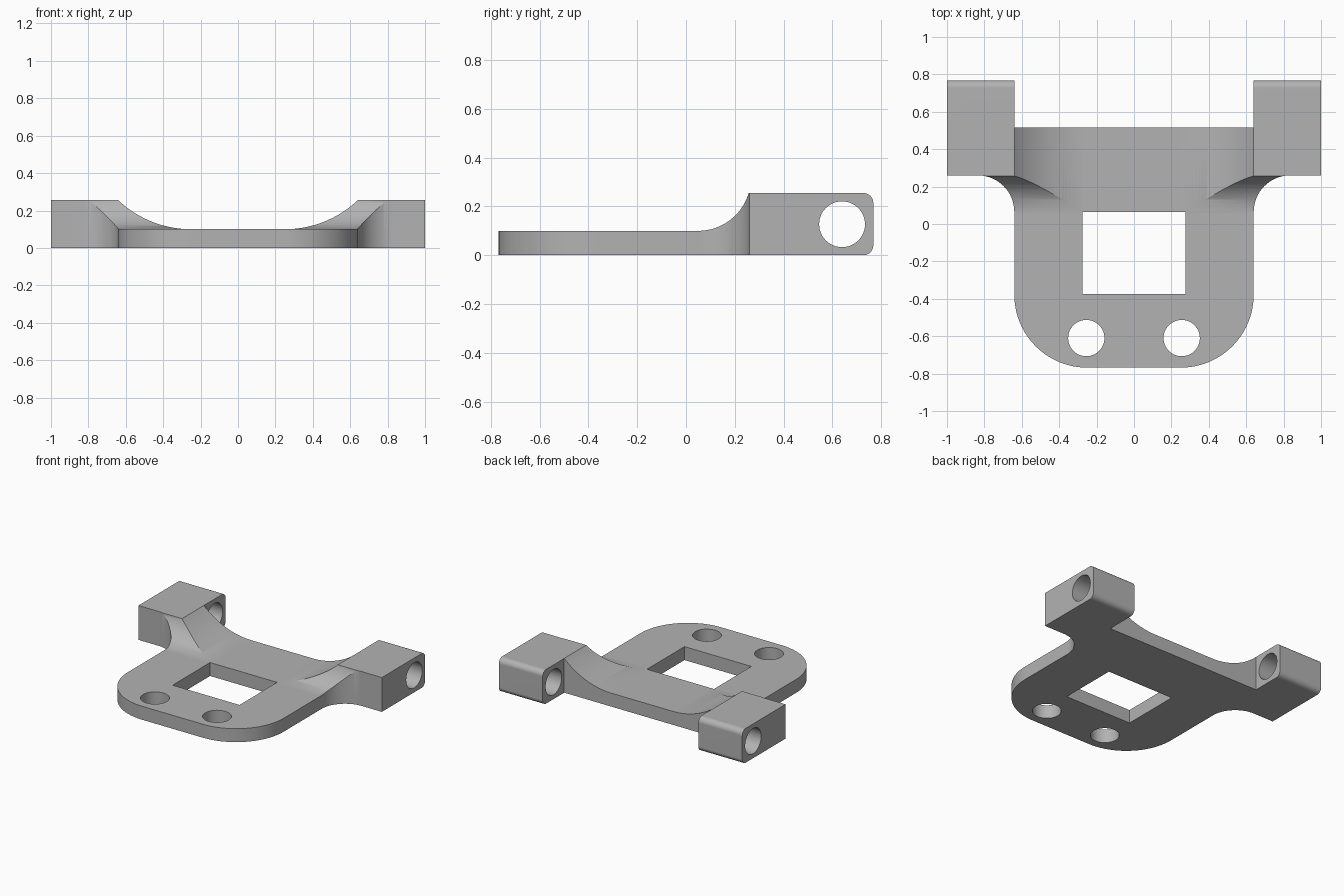
import bpy, bmesh
from math import sin, cos, pi, asin, radians
from mathutils import Vector

cube = bpy.data.objects.get("Cube")
if cube:
    bpy.data.objects.remove(cube)

grey = bpy.data.materials.new("plain grey")
grey.use_nodes = True
grey.diffuse_color = (0.45, 0.45, 0.45, 1)
grey.node_tree.nodes["Principled BSDF"].inputs["Base Color"].default_value = (0.45, 0.45, 0.45, 1)

PLATE_W, PLATE_T, EAR_H = 0.64, 0.1, 0.255
BACK, EAR_FRONT = 0.768, 0.26


def arc(cx, cy, r, a0, a1, n=16):
    """Points on an arc, angles in radians."""
    return [(cx + r * cos(a0 + (a1 - a0) * i / n), cy + r * sin(a0 + (a1 - a0) * i / n))
            for i in range(n + 1)]


def ramp(start, end):
    """Concave arc rising from the plate top to the ear top."""
    run, rise = end - start, EAR_H - PLATE_T
    r = (run * run + rise * rise) / (2 * rise)
    return arc(start, PLATE_T + r, r, -pi / 2, -pi / 2 + asin(run / r), 24)


def mirrored(pts):
    """Close a half outline (x >= 0) with its mirror image."""
    return pts + [(-x, y) for x, y in reversed(pts)]


def extrude(name, pts, axis, lo, hi):
    """Prism from a 2D outline, swept along the given axis."""
    place = {"x": lambda a, b, d: (d, a, b),
             "y": lambda a, b, d: (a, d, b),
             "z": lambda a, b, d: (a, b, d)}[axis]
    bm = bmesh.new()
    face = bm.faces.new([bm.verts.new(place(a, b, lo)) for a, b in pts])
    ext = bmesh.ops.extrude_face_region(bm, geom=[face])
    verts = [v for v in ext["geom"] if isinstance(v, bmesh.types.BMVert)]
    bmesh.ops.translate(bm, verts=verts, vec=Vector(place(0, 0, hi - lo)))
    bmesh.ops.recalc_face_normals(bm, faces=bm.faces)
    mesh = bpy.data.meshes.new(name)
    bm.to_mesh(mesh)
    bm.free()
    mesh.materials.append(grey)
    obj = bpy.data.objects.new(name, mesh)
    bpy.context.collection.objects.link(obj)
    return obj


def combine(obj, tool, operation):
    """Apply a boolean and discard the tool."""
    mod = obj.modifiers.new("cut", "BOOLEAN")
    mod.operation, mod.solver, mod.object = operation, "EXACT", tool
    bpy.context.view_layer.objects.active = obj
    bpy.ops.object.modifier_apply(modifier=mod.name)
    bpy.data.objects.remove(tool)


# Plan outline: rounded front, concave corners, two ears at the back
plan = arc(PLATE_W - 0.39, -BACK + 0.39, 0.39, -pi / 2, 0, 24)
plan += arc(PLATE_W + 0.195, EAR_FRONT - 0.195, 0.195, pi, pi / 2)
plan += [(1, EAR_FRONT), (1, BACK), (PLATE_W, BACK), (PLATE_W, 0.515)]
bracket = extrude("mounting_bracket", mirrored(plan), "z", 0, EAR_H)

# Front profile: scoop between the ears
front = [(1.1, -0.1), (1.1, 0.4), (PLATE_W, 0.4)] + ramp(0.25, PLATE_W)[::-1]
combine(bracket, extrude("front_profile", mirrored(front), "y", -1, 1), "INTERSECT")

# Side profile: thin plate, steep ramp, rounded ear back
side = [(-0.9, 0), (-0.9, PLATE_T)] + ramp(0.05, EAR_FRONT - 0.003)
side += arc(BACK - 0.04, EAR_H - 0.04, 0.04, pi / 2, 0, 8)
side += arc(BACK - 0.04, 0.04, 0.04, 0, -pi / 2, 8)
combine(bracket, extrude("side_profile", side, "x", -1.1, 1.1), "INTERSECT")

# Square window, two screw holes and the hinge bore through both ears
window = [(-0.275, -0.375), (0.275, -0.375), (0.275, 0.065), (-0.275, 0.065)]
combine(bracket, extrude("window_cutter", window, "z", -0.1, 0.5), "DIFFERENCE")
for x in (-0.255, 0.255):
    hole = arc(x, -0.61, 0.097, 0, 2 * pi, 48)[:-1]
    combine(bracket, extrude("screw_cutter", hole, "z", -0.1, 0.5), "DIFFERENCE")
bore = arc(0.64, 0.127, 0.094, 0, 2 * pi, 48)[:-1]
combine(bracket, extrude("bore_cutter", bore, "x", -1.1, 1.1), "DIFFERENCE")

# Smooth curves with crisp edges
bpy.ops.object.select_all(action="DESELECT")
bracket.select_set(True)
bpy.context.view_layer.objects.active = bracket
bpy.ops.object.shade_smooth_by_angle(angle=radians(25))
weighted = bracket.modifiers.new("even_shading", "WEIGHTED_NORMAL")
weighted.keep_sharp = True
